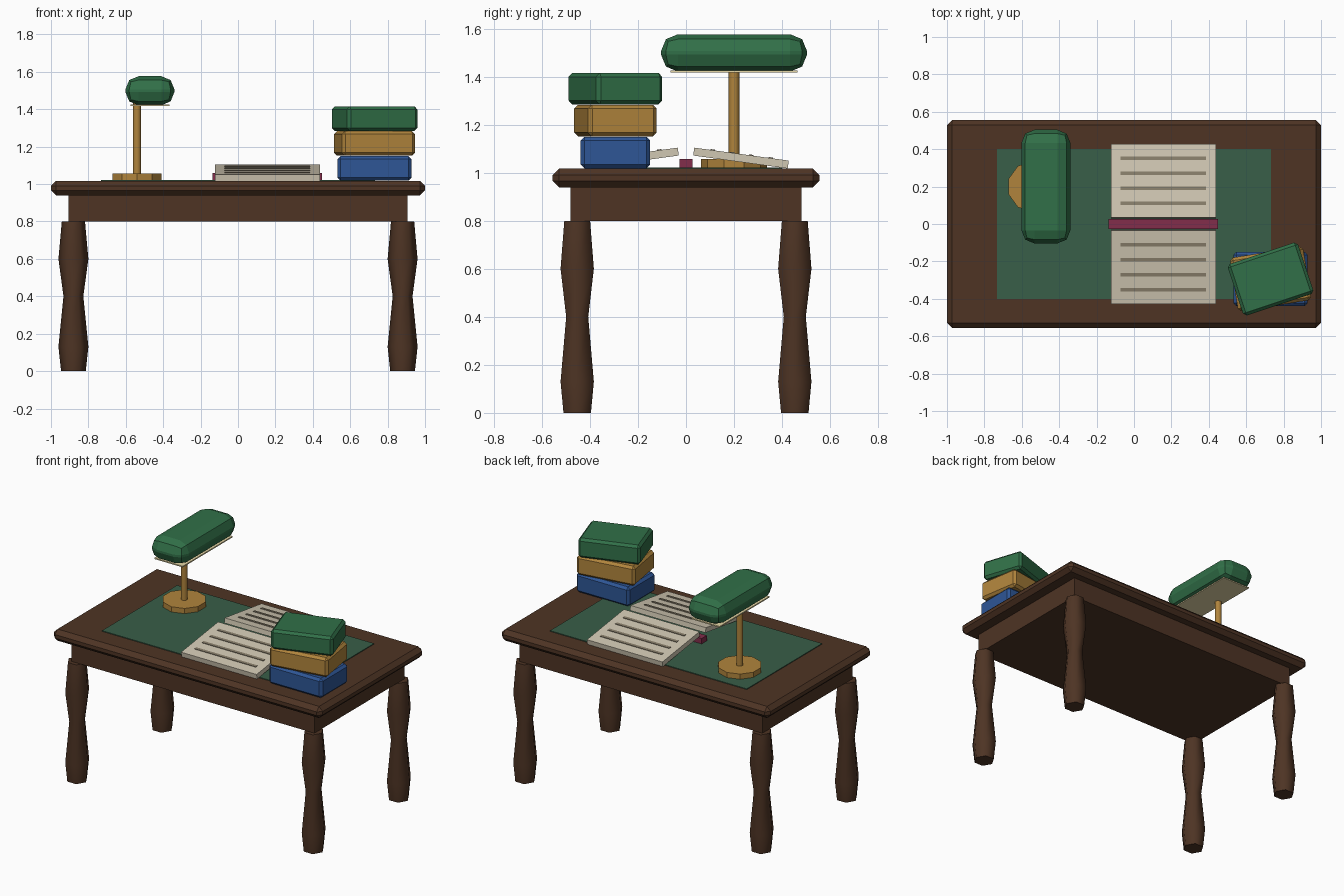
import bpy, bmesh, math
from mathutils import Matrix

if "Cube" in bpy.data.objects:
    bpy.data.objects.remove(bpy.data.objects["Cube"])


def mat(name, r, g, b):
    m = bpy.data.materials.new(name)
    lin = [((c / 255 + 0.055) / 1.055) ** 2.4 for c in (r, g, b)]
    m.diffuse_color = (*lin, 1)
    m.use_nodes = True
    m.node_tree.nodes["Principled BSDF"].inputs["Base Color"].default_value = m.diffuse_color
    return m


WOOD = mat("dark wood", 78, 52, 36)
GREEN = mat("green", 49, 112, 72)
BLOTTER = mat("blotter green", 56, 94, 72)
PAPER = mat("paper", 208, 199, 178)
INK = mat("faded ink", 136, 126, 106)
GOLD = mat("brass", 176, 132, 60)
BLUE = mat("blue", 46, 86, 150)
MAROON = mat("maroon", 130, 45, 75)
CREAM = mat("cream light", 235, 220, 170)


def finish(name, bm, material):
    bmesh.ops.recalc_face_normals(bm, faces=bm.faces)
    me = bpy.data.meshes.new(name)
    bm.to_mesh(me)
    bm.free()
    me.materials.append(material)
    ob = bpy.data.objects.new(name, me)
    bpy.context.collection.objects.link(ob)
    return ob


def box(name, loc, size, material, bevel=0, segs=1, rx=0, rz=0):
    bm = bmesh.new()
    bmesh.ops.create_cube(bm, size=1, matrix=Matrix.Diagonal((*size, 1)))
    if bevel:
        bmesh.ops.bevel(bm, geom=bm.edges[:], offset=bevel, segments=segs,
                        profile=0.5, affect='EDGES')
    ob = finish(name, bm, material)
    ob.location = loc
    ob.rotation_euler = (rx, 0, rz)
    return ob


def lathe(name, loc, profile, sides, start, material, smooth=False):
    bm = bmesh.new()
    rings = []
    for r, z in profile:
        angles = [start + 2 * math.pi * i / sides for i in range(sides)]
        rings.append([bm.verts.new((r * math.cos(a), r * math.sin(a), z)) for a in angles])
    for a, b in zip(rings, rings[1:]):
        for i in range(sides):
            j = (i + 1) % sides
            f = bm.faces.new((a[i], a[j], b[j], b[i]))
            f.smooth = smooth
    bm.faces.new(rings[0][::-1])
    bm.faces.new(rings[-1])
    ob = finish(name, bm, material)
    ob.location = loc
    return ob


# Desk body
TOP = 1.017
box("desk_top", (0, 0, 0.978), (2, 1.11, 0.078), WOOD, 0.027)
box("apron", (0, 0, 0.875), (1.81, 0.96, 0.15), WOOD)
LEG = [(0.066, 0), (0.08, 0.13), (0.053, 0.40), (0.08, 0.60), (0.062, 0.80)]
for sx, side in ((-1, "left"), (1, "right")):
    for sy, end in ((-1, "front"), (1, "back")):
        lathe(f"{end}_{side}_leg", (sx * 0.88, sy * 0.453, 0), LEG, 6, 0, WOOD, True)

# Writing mat
box("blotter", (0, 0, TOP + 0.002), (1.465, 0.80, 0.006), BLOTTER)

# Open book: spine, two tilted page blocks, text strips
box("book_spine", (0.157, 0, TOP + 0.02), (0.585, 0.055, 0.042), MAROON)
TILT = math.radians(7.8)
for s, side in ((-1, "front"), (1, "back")):
    page = box(f"{side}_pages", (0.157, s * 0.229, 1.061), (0.562, 0.397, 0.033),
               PAPER, rx=-s * TILT)
    m = Matrix.Translation(page.location) @ Matrix.Rotation(-s * TILT, 4, 'X')
    for i in range(4):
        y = s * (-0.121 + 0.081 * i)
        pos = m @ Matrix.Translation((0, y, 0.0175))
        box(f"{side}_text_line_{i + 1}", pos.translation, (0.458, 0.019, 0.005),
            INK, rx=-s * TILT)

# Stack of books, each turned further
for i, (name, m) in enumerate((("lower", BLUE), ("middle", GOLD), ("upper", GREEN))):
    box(f"{name}_book", (0.73, -0.294, TOP + 0.067 + 0.133 * i), (0.396, 0.29, 0.131),
        m, 0.016, 1, rz=0.16 * i)

# Desk lamp
LX, LY = -0.54, 0.20
lathe("lamp_base", (LX, LY, TOP), [(0.137, 0), (0.137, 0.04)], 10, math.pi / 2, GOLD)
lathe("lamp_stem", (LX, LY, TOP), [(0.022, 0.03), (0.022, 0.45)], 10, math.pi / 2, GOLD, True)
box("lamp_shade", (-0.471, LY, 1.499), (0.262, 0.608, 0.155), GREEN, 0.07, 2)
box("lamp_light_panel", (-0.471, LY, 1.421), (0.21, 0.53, 0.008), CREAM)
